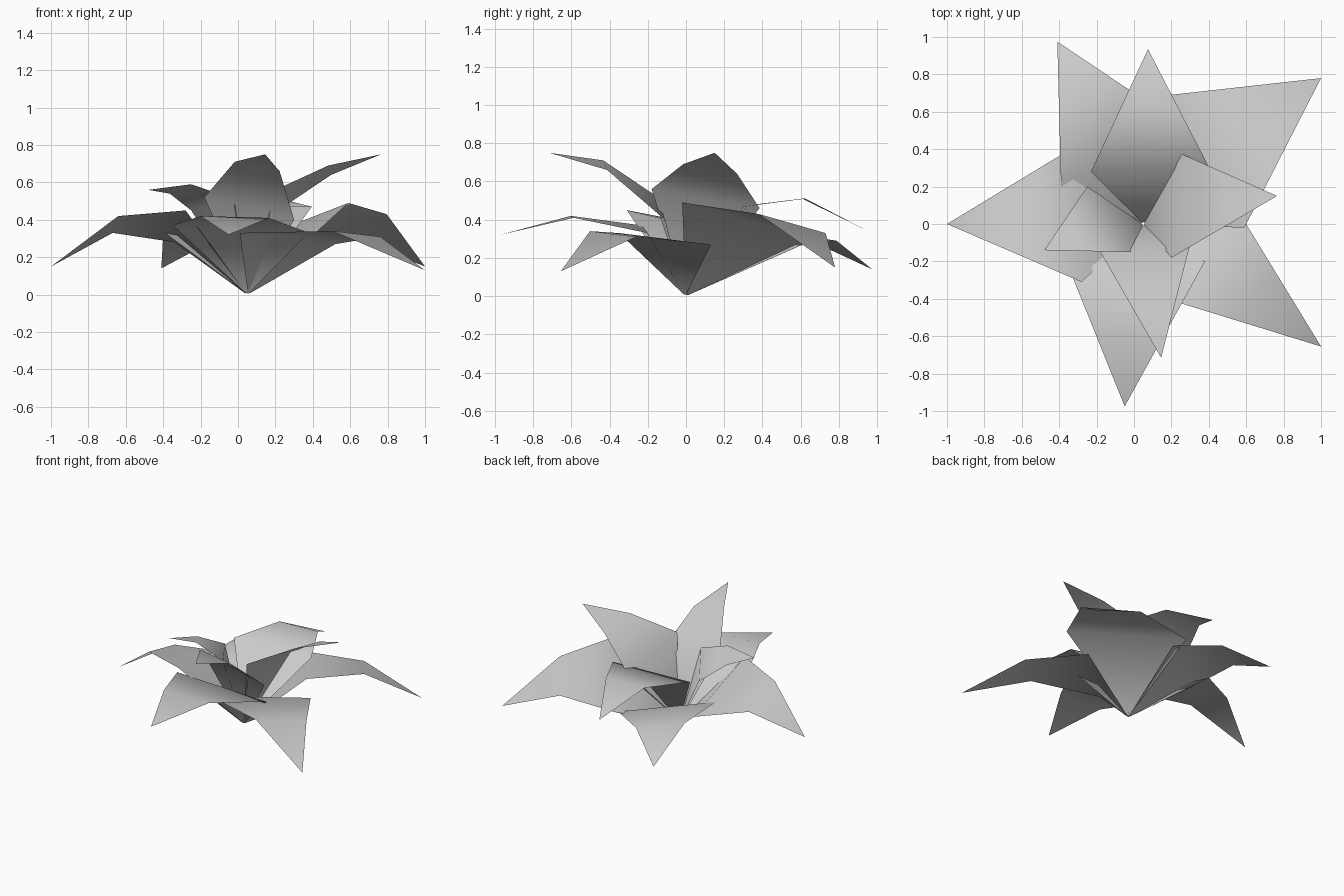
import bpy
import bmesh
from mathutils import Vector

default_cube = bpy.data.objects.get("Cube")
if default_cube:
    bpy.data.objects.remove(default_cube, do_unlink=True)

# One pale grey for the whole flower
petal_grey = bpy.data.materials.new("petal_grey")
petal_grey.use_nodes = True
colour = (0.6, 0.6, 0.6, 1)
petal_grey.diffuse_color = colour
petal_grey.node_tree.nodes["Principled BSDF"].inputs["Base Color"].default_value = colour

HEART = Vector((0.05, 0, 0))


def petal(name, tip, left, right, left_bend, right_bend):
    """A folded sheet: narrow foot, wide shoulder, bend halfway out, pointed tip.
    left and right are the shoulder corners, the bends are heights of the fold."""
    tip, left, right = Vector(tip), Vector(left), Vector(right)
    bends = []
    for shoulder, height in ((left, left_bend), (right, right_bend)):
        bend = shoulder.lerp(tip, 0.5)
        bend.z = height
        bends.append(bend)
    # The foot is a tiny edge pointing the same way as the shoulder
    across = (right - left).normalized() * 0.008
    foot = HEART + (tip - HEART).normalized() * 0.01
    foot.z = 0.008
    bm = bmesh.new()
    rows = [(foot - across, foot + across), (left, right), bends]
    rows = [[bm.verts.new(p) for p in row] for row in rows]
    for (a, b), (c, d) in zip(rows, rows[1:]):
        bm.faces.new((a, b, d, c))
    bm.faces.new((rows[-1][0], rows[-1][1], bm.verts.new(tip)))
    # Upper side faces up
    bm.normal_update()
    if sum(f.normal.z for f in bm.faces) < 0:
        bmesh.ops.reverse_faces(bm, faces=bm.faces)
    for face in bm.faces:
        face.smooth = True
    mesh = bpy.data.meshes.new(name)
    bm.to_mesh(mesh)
    bm.free()
    mesh.materials.append(petal_grey)
    bpy.context.collection.objects.link(bpy.data.objects.new(name, mesh))


# Outer ring: five wide, drooping petals
petal("outer_petal_right", (-1, 0, .15), (-.28, -.31, .45), (-.34, .4, .28), .42, .33)
petal("outer_petal_front", (-.05, -.975, .32), (.38, -.2, .33), (-.35, -.23, .37), .41, .42)
petal("outer_petal_front_left", (1, -.655, .13), (.52, .13, .27), (.01, -.35, .33), .31, .34)
petal("outer_petal_back_left", (1, .78, .15), (.1, .68, .3), (.59, -.02, .49), .33, .43)
petal("outer_petal_back", (-.41, .975, .14), (-.39, .2, .33), (.15, .6, .265), .32, .29)

# Inner ring: four smaller petals, raised above the outer ones
petal("inner_petal_front", (.145, -.715, .75), (.3, -.11, .4), (-.18, -.15, .52), .66, .71)
petal("inner_petal_left", (.765, .15, .75), (.23, .385, .46), (.2, -.18, .56), .64, .69)
petal("inner_petal_right", (-.48, -.14, .56), (-.02, -.15, .51), (-.25, .2, .45), .59, .54)
petal("inner_petal_back", (.075, .935, .35), (-.23, .28, .47), (.395, .315, .47), .51, .51)
